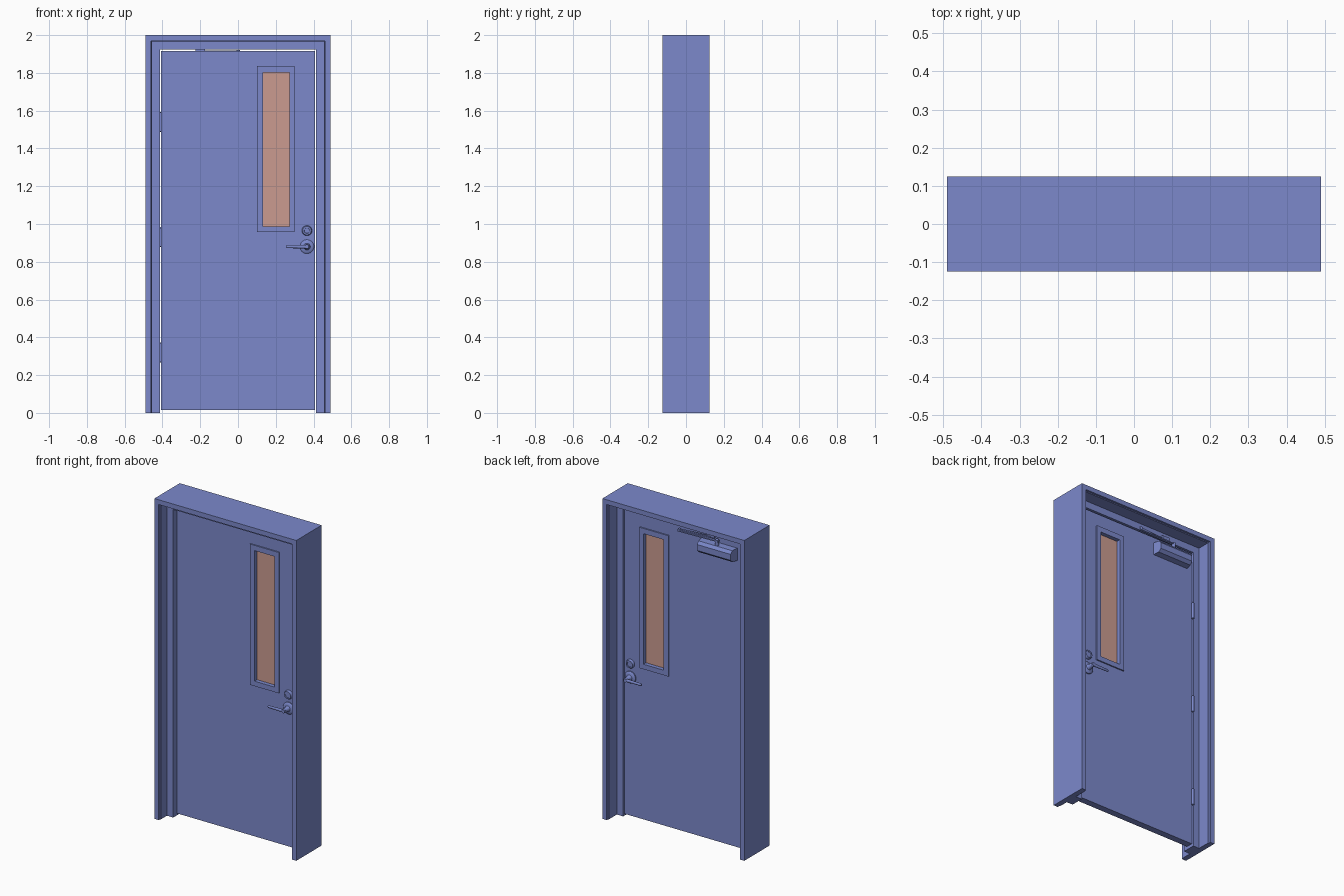
import bpy, bmesh, math
from mathutils import Vector, Matrix

if "Cube" in bpy.data.objects:
    bpy.data.objects.remove(bpy.data.objects["Cube"])

def material(name, rgb):
    m = bpy.data.materials.new(name)
    m.diffuse_color = (*rgb, 1)
    m.use_nodes = True
    m.node_tree.nodes["Principled BSDF"].inputs["Base Color"].default_value = m.diffuse_color
    return m

PAINT = material("painted_metal", (0.2, 0.25, 0.6))
GLASS = material("glass", (0.6, 0.33, 0.28))

def finish(name, bm, mat=PAINT, smooth=False, bevel=0):
    bmesh.ops.recalc_face_normals(bm, faces=bm.faces)
    me = bpy.data.meshes.new(name)
    bm.to_mesh(me)
    bm.free()
    ob = bpy.data.objects.new(name, me)
    bpy.context.collection.objects.link(ob)
    me.materials.append(mat)
    if bevel:
        b = ob.modifiers.new("bevel", 'BEVEL')
        b.width, b.segments = bevel, 2
    if smooth:
        bpy.ops.object.select_all(action='DESELECT')
        ob.select_set(True)
        bpy.context.view_layer.objects.active = ob
        bpy.ops.object.shade_smooth_by_angle(angle=math.radians(35))
    return ob

def loft(name, loops, closed=False, **kw):
    """Skin between equal closed point loops; ends are capped unless closed."""
    bm = bmesh.new()
    rows = [[bm.verts.new(p) for p in l] for l in loops]
    n = len(rows[0])
    for i in range(len(rows) if closed else len(rows) - 1):
        a, b = rows[i], rows[(i + 1) % len(rows)]
        for j in range(n):
            k = (j + 1) % n
            bm.faces.new((a[j], a[k], b[k], b[j]))
    if not closed:
        bm.faces.new(rows[0])
        bm.faces.new(rows[-1])
    return finish(name, bm, **kw)

def rect_ring(name, outer, inner, y0, y1):
    """Rectangular slab with a rectangular hole; rects are x0, x1, z0, z1."""
    def corner(r, i):
        return (r[0], r[0], r[1], r[1])[i], (r[2], r[3], r[3], r[2])[i]
    loops = []
    for i in range(4):
        (ox, oz), (ix, iz) = corner(outer, i), corner(inner, i)
        loops.append([(ox, y0, oz), (ix, y0, iz), (ix, y1, iz), (ox, y1, oz)])
    return loft(name, loops, closed=True)

def box(name, c, size, rot=0, **kw):
    bm = bmesh.new()
    bmesh.ops.create_cube(bm, size=1, matrix=Matrix.Translation(c)
                          @ Matrix.Rotation(rot, 4, 'Z') @ Matrix.Diagonal((*size, 1)))
    return finish(name, bm, **kw)

def lathe(name, c, profile, axis, n=32):
    """Turned part: profile of (radius, distance) along axis from c."""
    q = Vector((0, 0, 1)).rotation_difference(Vector(axis))
    loops = [[Vector(c) + q @ Vector((r * math.cos(t), r * math.sin(t), d))
              for t in (2 * math.pi * i / n for i in range(n))] for r, d in profile]
    return loft(name, loops, smooth=True)

def bar(name, a, b, w, h):
    a, b = Vector(a), Vector(b)
    d = b - a
    return box(name, (a + b) / 2, (d.length, w, h), math.atan2(d.y, d.x))

# Door frame: stepped section swept up, across and down
section = [(0, -.125), (.030, -.125), (.030, -.113), (.034, -.109), (.034, -.05),
           (.077, -.05), (.077, .031), (.034, .031), (.034, .109), (.030, .113),
           (.030, .125), (0, .125)]
loft("door_frame", [[(s * (.49 - u), y, (2 - u) if top else 0) for u, y in section]
                    for s, top in ((-1, 0), (-1, 1), (1, 1), (1, 0))])

# Door leaf with window opening, trim and pane
FRONT, BACK = -.018, .024
rect_ring("door_leaf", (-.408, .408, .015, 1.917), (.118, .285, .972, 1.818), FRONT, BACK)
rect_ring("window_trim", (.10, .30, .957, 1.836), (.132, .272, .988, 1.803),
          FRONT - .008, BACK + .008)
box("window_pane", (.202, .003, 1.395), (.142, .008, .817), mat=GLASS)

# Lever handles and lock cylinders on both faces
for side, s, y in (("front", -1, FRONT), ("back", 1, BACK)):
    ax = (0, s, 0)
    lathe(side + "_rose", (.365, y, .88),
          [(.037, 0), (.037, .006), (.034, .009), (.026, .012), (.018, .014),
           (.014, .022), (.012, .05), (.011, .058)], ax)
    # lever tapers slightly toward the tip
    loops = []
    for x, r in ((.377, .007), (.374, .010), (.34, .0095), (.30, .0085),
                 (.26, .008), (.255, .005)):
        loops.append([(x, y + s * .051 + .75 * r * math.cos(t), .88 + r * math.sin(t))
                      for t in (math.pi * i / 8 for i in range(16))])
    loft(side + "_lever", loops, smooth=True)
    lathe(side + "_lock", (.365, y, .965),
          [(.027, 0), (.027, .008), (.023, .016), (.015, .016), (.014, .014)], ax)

# Door closer body, tapered toward the room
body = [(.024, 1.805), (.062, 1.808), (.080, 1.825), (.080, 1.862), (.066, 1.880),
        (.024, 1.882)]
loft("closer_body", [[(x + k * (y - .024), y, z) for y, z in body]
                     for x, k in ((-.372, .15), (-.125, -.15))])
# Folded closer arm
lathe("closer_spindle", (-.25, .052, 1.878), [(.012, 0), (.012, .036)], (0, 0, 1), 20)
bar("closer_main_arm", (-.262, .052, 1.906), (.01, .062, 1.906), .016, .007)
bar("closer_forearm", (.01, .062, 1.914), (-.20, .045, 1.914), .012, .007)
lathe("closer_elbow", (.002, .062, 1.901), [(.009, 0), (.009, .019)], (0, 0, 1), 20)
box("closer_bracket", (-.20, .038, 1.926), (.05, .015, .03))

# Three hinges on the back at the left edge
for i, z in enumerate((.32, .93, 1.54)):
    lathe(f"hinge_knuckle_{i}", (-.4105, .031, z - .053),
          [(.005, 0), (.008, .003), (.008, .103), (.005, .106)], (0, 0, 1), 16)
    box(f"hinge_leaf_{i}", (-.4105, .008, z), (.006, .034, .1))
